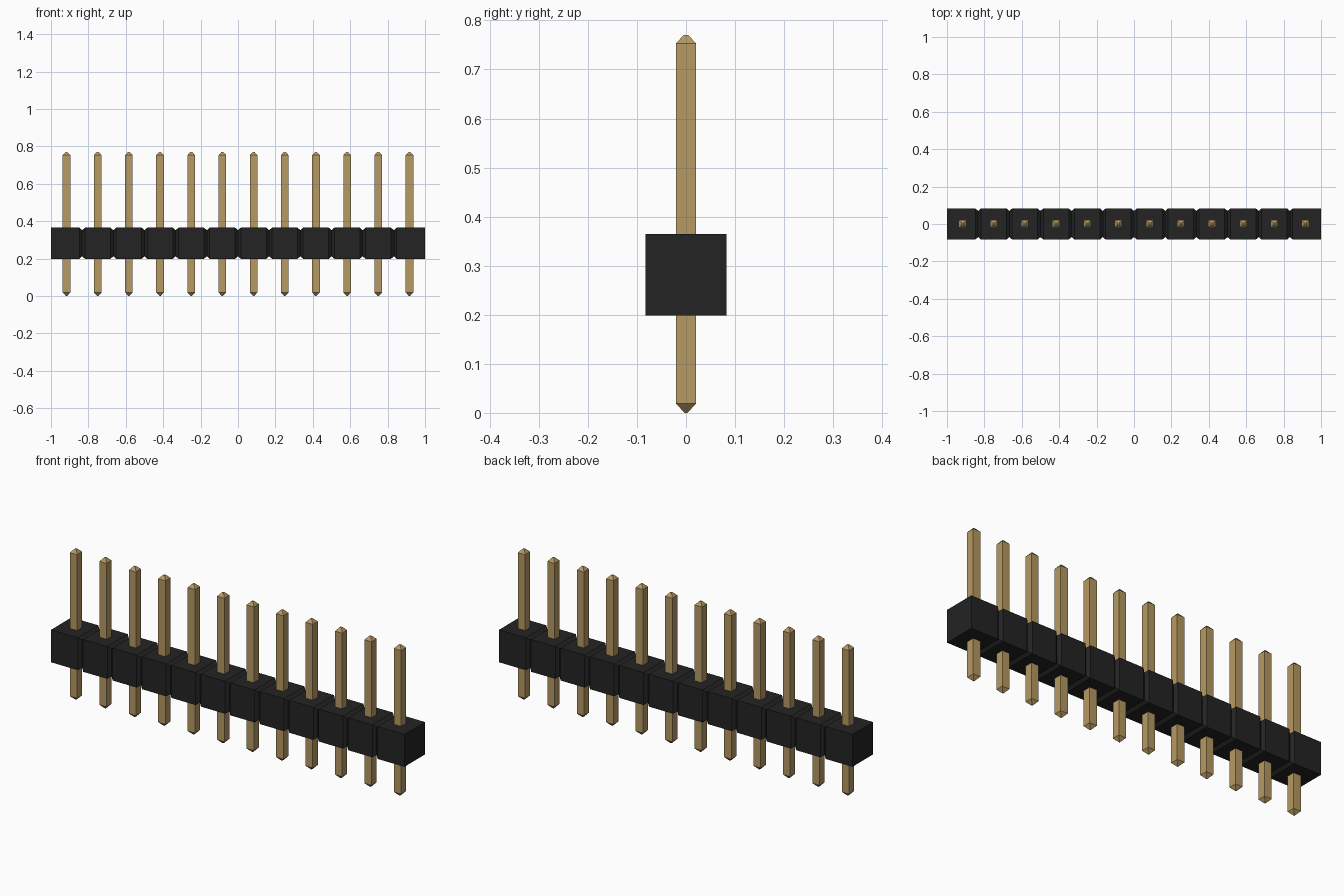
import bpy

if "Cube" in bpy.data.objects:
    bpy.data.objects.remove(bpy.data.objects["Cube"])

PINS, PITCH = 12, 2 / 12
H = 0.083            # half depth and height of the housing
MID = 0.282          # housing centre height
GROOVE_W, GROOVE_D = 0.015, 0.013


def material(name, rgb):
    m = bpy.data.materials.new(name)
    m.diffuse_color = (*rgb, 1)
    m.use_nodes = True
    m.node_tree.nodes["Principled BSDF"].inputs["Base Color"].default_value = m.diffuse_color
    return m


black = material("black plastic", (0.017, 0.017, 0.017))
gold = material("dull gold", (0.46, 0.32, 0.125))


def loft(name, rings, mat):
    """Skin a list of four-point rings and cap both ends."""
    verts = [p for r in rings for p in r]
    n = len(rings)
    faces = [(4*i + j, 4*i + (j+1) % 4, 4*i + 4 + (j+1) % 4, 4*i + 4 + j)
             for i in range(n - 1) for j in range(4)]
    faces += [(3, 2, 1, 0), tuple(4*(n-1) + j for j in range(4))]
    me = bpy.data.meshes.new(name)
    me.from_pydata(verts, [], faces)
    me.materials.append(mat)
    ob = bpy.data.objects.new(name, me)
    bpy.context.collection.objects.link(ob)
    return ob


SQUARE = ((-1, -1), (1, -1), (1, 1), (-1, 1))

# Housing: square bar with a V groove all round between segments
stations = [(-1, H)]
for i in range(1, PINS):
    x = -1 + i * PITCH
    stations += [(x - GROOVE_W, H), (x, H - GROOVE_D), (x + GROOVE_W, H)]
stations.append((1, H))
loft("housing", [[(x, a * s, MID + b * s) for a, b in SQUARE]
                 for x, s in stations], black)

# Pins: square posts with tapered tips, running through the housing
profile = [(0.0, 0.003), (0.019, 0.0205), (0.753, 0.0205), (0.77, 0.005)]
for i in range(PINS):
    pin = loft(f"pin_{i + 1}", [[(a * s, b * s, z) for a, b in SQUARE]
                                for z, s in profile], gold)
    pin.location.x = -1 + (i + 0.5) * PITCH
